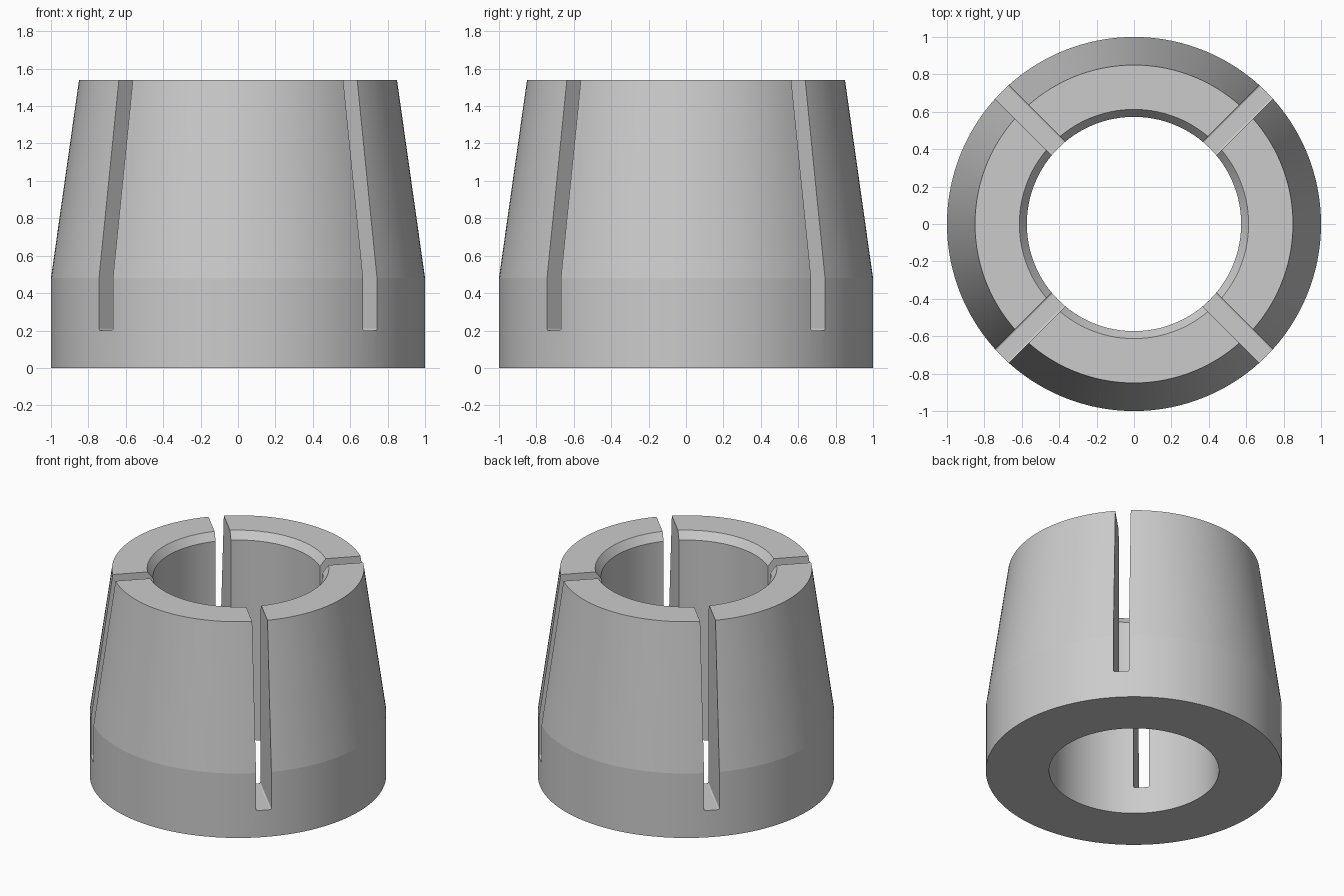
import bpy, bmesh, math
from mathutils import Matrix, Vector

cube = bpy.data.objects.get("Cube")
if cube:
    bpy.data.objects.remove(cube, do_unlink=True)

SEGMENTS = 128
HEIGHT = 1.54
SLOT_WIDTH = 0.105
SLOT_FLOOR = 0.2


def make_material(name, color):
    mat = bpy.data.materials.new(name)
    mat.use_nodes = True
    mat.diffuse_color = color
    mat.node_tree.nodes["Principled BSDF"].inputs["Base Color"].default_value = color
    return mat


def make_object(name, bm):
    mesh = bpy.data.meshes.new(name)
    bm.to_mesh(mesh)
    bm.free()
    obj = bpy.data.objects.new(name, mesh)
    bpy.context.collection.objects.link(obj)
    return obj


def lathe(name, profile):
    """Revolve a closed (radius, height) outline around z."""
    bm = bmesh.new()
    verts = [bm.verts.new((r, 0, z)) for r, z in profile]
    edges = [bm.edges.new((v, verts[i - 1])) for i, v in enumerate(verts)]
    bmesh.ops.spin(bm, geom=verts + edges, cent=(0, 0, 0), axis=(0, 0, 1),
                   angle=math.tau, steps=SEGMENTS, use_duplicate=False)
    bmesh.ops.remove_doubles(bm, verts=bm.verts, dist=0.0005)
    bmesh.ops.recalc_face_normals(bm, faces=bm.faces)
    return make_object(name, bm)


def slot_cutter(name, angle):
    """Long bar across the sleeve, with slightly rounded lower edges."""
    top = HEIGHT + 0.3
    bm = bmesh.new()
    bmesh.ops.create_cube(bm, size=1)
    bmesh.ops.scale(bm, verts=bm.verts, vec=(3, SLOT_WIDTH, top - SLOT_FLOOR))
    bmesh.ops.translate(bm, verts=bm.verts, vec=(0, 0, (top + SLOT_FLOOR) / 2))
    lower = [e for e in bm.edges
             if all(v.co.z < SLOT_FLOOR + 0.01 for v in e.verts)
             and abs(e.verts[0].co.x - e.verts[1].co.x) > 1]
    bmesh.ops.bevel(bm, geom=lower, offset=0.01, segments=3, profile=0.5,
                    affect='EDGES')
    bmesh.ops.rotate(bm, verts=bm.verts, cent=Vector(),
                     matrix=Matrix.Rotation(angle, 3, 'Z'))
    obj = make_object(name, bm)
    obj.hide_render = True
    return obj


# Tapered sleeve: straight collar, cone above, bore with a chamfered mouth
sleeve = lathe("slotted_sleeve", [
    (0.573, 0), (1, 0), (1, 0.48), (0.85, HEIGHT),
    (0.613, HEIGHT), (0.573, HEIGHT - 0.055)])
sleeve.data.materials.append(make_material("light grey", (0.6, 0.6, 0.6, 1)))

bpy.context.view_layer.objects.active = sleeve
sleeve.select_set(True)

# Two crossing cuts give the four diagonal slots
for degrees in (45, 135):
    cutter = slot_cutter("slot_cutter", math.radians(degrees))
    mod = sleeve.modifiers.new("slot", 'BOOLEAN')
    mod.operation = 'DIFFERENCE'
    mod.solver = 'EXACT'
    mod.object = cutter
    bpy.ops.object.modifier_apply(modifier=mod.name)
    bpy.data.objects.remove(cutter, do_unlink=True)

# Smooth round walls, crisp shoulder and slot edges
bpy.ops.object.shade_smooth_by_angle(angle=math.radians(6))
